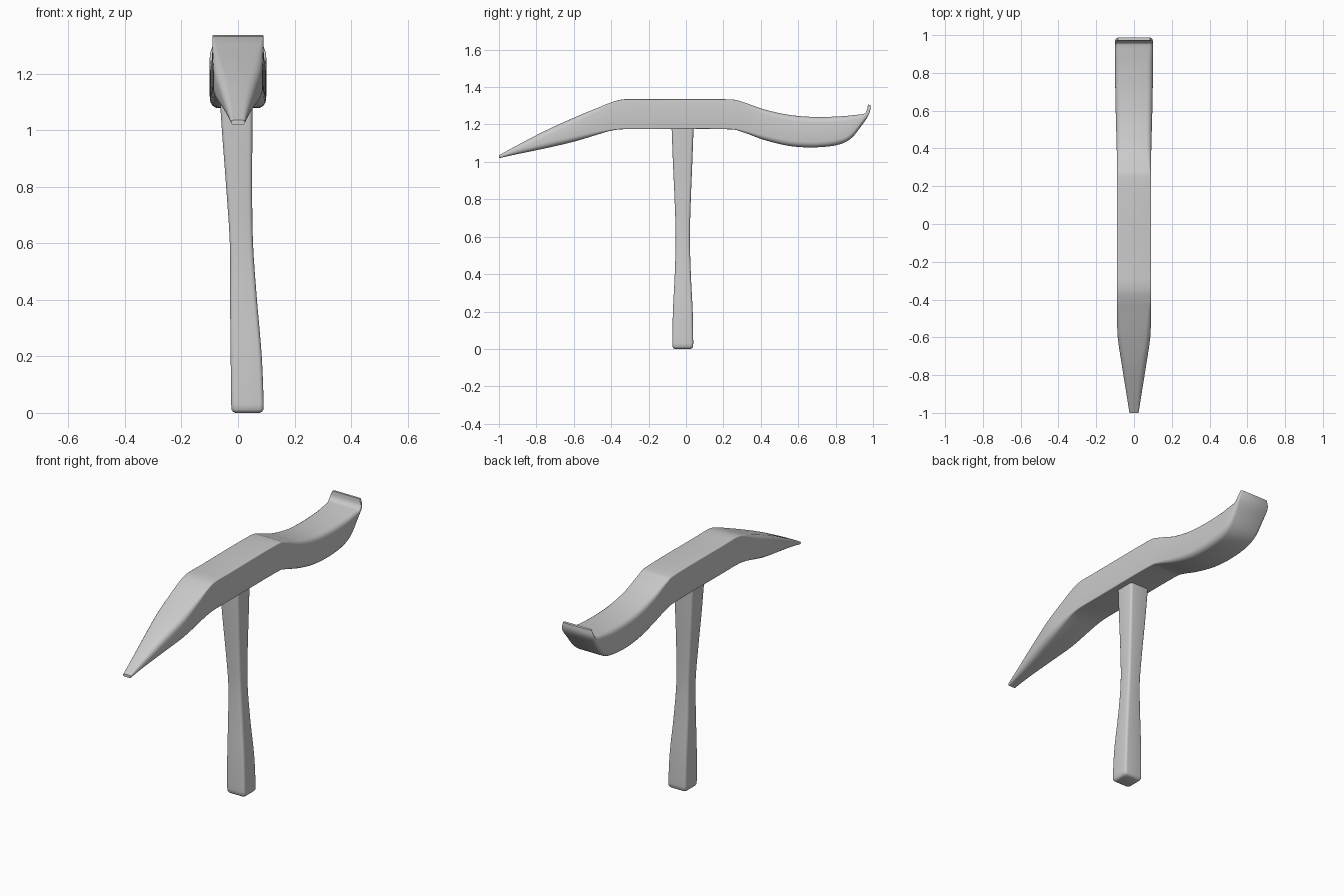
import bpy, bmesh, math
from mathutils import Vector


def smooth_rows(rows, steps):
    # Catmull-Rom interpolation through rows of section parameters
    out = []
    for i in range(len(rows) - 1):
        p0, p1 = rows[max(i - 1, 0)], rows[i]
        p2, p3 = rows[i + 1], rows[min(i + 2, len(rows) - 1)]
        for s in range(steps):
            t = s / steps
            out.append([b + 0.5 * t * (c - a + t * (2*a - 5*b + 4*c - d + t * (3*(b - c) + d - a)))
                        for a, b, c, d in zip(p0, p1, p2, p3)])
    return out + [list(rows[-1])]


def rounded_rect(hw, hh, r, seg=4):
    r = min(r, hw * 0.98, hh * 0.98)
    pts = []
    for k, (sx, sy) in enumerate([(1, 1), (-1, 1), (-1, -1), (1, -1)]):
        for j in range(seg + 1):
            a = (k + j / seg) * math.pi / 2
            pts.append((sx * (hw - r) + r * math.cos(a), sy * (hh - r) + r * math.sin(a)))
    return pts


def loft(name, rings):
    bm = bmesh.new()
    loops = [[bm.verts.new(p) for p in ring] for ring in rings]
    n = len(loops[0])
    for a, b in zip(loops, loops[1:]):
        for i in range(n):
            bm.faces.new((a[i], a[(i + 1) % n], b[(i + 1) % n], b[i]))
    bm.faces.new(loops[0])
    bm.faces.new(loops[-1])
    bmesh.ops.recalc_face_normals(bm, faces=bm.faces)
    me = bpy.data.meshes.new(name)
    bm.to_mesh(me)
    bm.free()
    ob = bpy.data.objects.new(name, me)
    bpy.context.collection.objects.link(ob)
    bpy.context.view_layer.objects.active = ob
    ob.select_set(True)
    bpy.ops.object.shade_smooth_by_angle(angle=math.radians(40))
    ob.select_set(False)


# Head: bottom y, bottom z, top y, top z, half width, corner radius
head = [
    (-1.00, 1.02, -1.00, 1.035, 0.024, 0.006),
    (-0.90, 1.042, -0.90, 1.09, 0.040, 0.02),
    (-0.75, 1.073, -0.75, 1.168, 0.064, 0.03),
    (-0.60, 1.108, -0.60, 1.236, 0.086, 0.03),
    (-0.47, 1.147, -0.47, 1.29, 0.09, 0.018),
    (-0.40, 1.167, -0.40, 1.318, 0.09, 0.008),
    (-0.33, 1.175, -0.33, 1.335, 0.09, 0.005),
    (-0.20, 1.175, -0.20, 1.335, 0.09, 0.005),
    (0.21, 1.175, 0.21, 1.335, 0.09, 0.005),
    (0.30, 1.16, 0.30, 1.321, 0.09, 0.012),
    (0.42, 1.117, 0.42, 1.28, 0.092, 0.025),
    (0.56, 1.084, 0.56, 1.25, 0.096, 0.03),
    (0.70, 1.078, 0.70, 1.24, 0.099, 0.03),
    (0.82, 1.093, 0.83, 1.244, 0.10, 0.03),
    (0.89, 1.128, 0.90, 1.25, 0.10, 0.025),
    (0.95, 1.197, 0.955, 1.256, 0.10, 0.02),
    (0.987, 1.245, 0.972, 1.262, 0.10, 0.008),
    (0.999, 1.275, 0.983, 1.279, 0.097, 0.006),
    (0.998, 1.305, 0.984, 1.306, 0.086, 0.004),
]
rings = []
for by, bz, ty, tz, hw, r in smooth_rows(head, 4):
    b, t = Vector((0, by, bz)), Vector((0, ty, tz))
    mid, up = (b + t) / 2, (t - b).normalized()
    bow = max(0, mid.y - 0.8) / 0.2 * 0.018     # bowed adze edge
    rings.append([mid + up * v + Vector((u, -bow * (u / 0.1) ** 2, 0))
                  for u, v in rounded_rect(hw, (t - b).length / 2, r)])
loft("pick_head", rings)

# Handle: z, x min, x max, y min, y max
handle = [
    (0.03, -0.024, 0.091, -0.073, 0.039),
    (0.20, -0.026, 0.084, -0.070, 0.036),
    (0.40, -0.028, 0.067, -0.060, 0.026),
    (0.60, -0.029, 0.053, -0.055, 0.021),
    (0.80, -0.042, 0.050, -0.061, 0.026),
    (1.00, -0.057, 0.051, -0.070, 0.034),
    (1.19, -0.069, 0.052, -0.077, 0.041),
]
rows = smooth_rows(handle, 4)
f = rows[0]
cap = [[z, f[1] + d, f[2] - d, f[3] + d, f[4] - d]     # rounded butt
       for z, d in ((0, 0.014), (0.004, 0.006), (0.012, 0.001))]
rings = []
for z, x0, x1, y0, y1 in cap + rows:
    rings.append([Vector(((x0 + x1) / 2 + u, (y0 + y1) / 2 + v, z))
                  for u, v in rounded_rect((x1 - x0) / 2, (y1 - y0) / 2, 0.014)])
loft("handle", rings)
